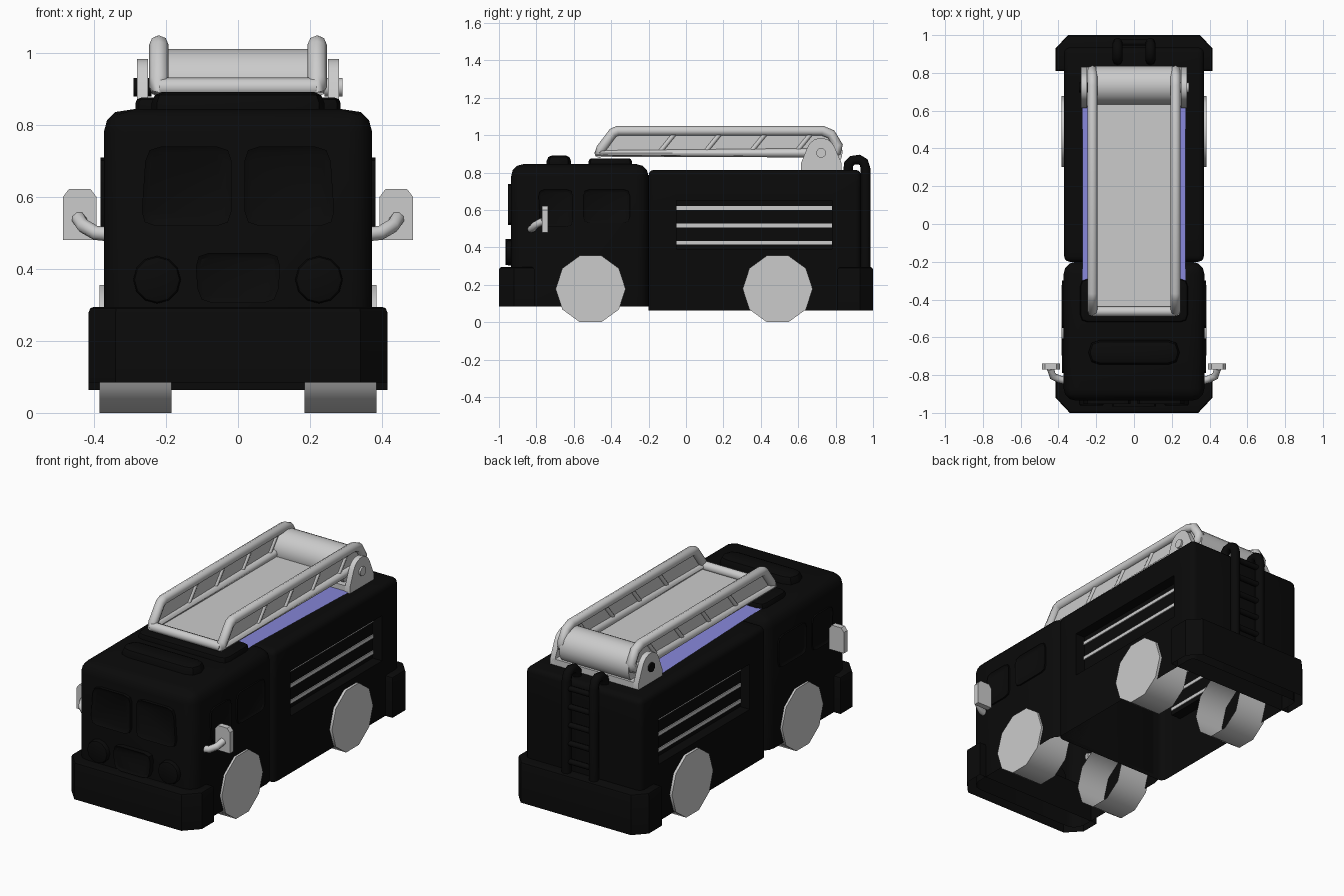
import bpy, bmesh, math
from mathutils import Vector

if "Cube" in bpy.data.objects:
    bpy.data.objects.remove(bpy.data.objects["Cube"])

def material(name, rgb):
    m = bpy.data.materials.new(name)
    m.diffuse_color = (*rgb, 1)
    m.use_nodes = True
    m.node_tree.nodes["Principled BSDF"].inputs["Base Color"].default_value = m.diffuse_color
    return m

BLACK = material("black_paint", (0.003, 0.003, 0.003))
BLUE = material("blue_deck", (0.24, 0.24, 0.7))

def finish(ob, mat=None, angle=35):
    bpy.ops.object.select_all(action='DESELECT')
    ob.select_set(True)
    bpy.context.view_layer.objects.active = ob
    if ob.type == 'CURVE':
        bpy.ops.object.convert(target='MESH')
        ob = bpy.context.view_layer.objects.active
    if mat:
        ob.data.materials.clear()
        ob.data.materials.append(mat)
    bpy.ops.object.shade_smooth_by_angle(angle=math.radians(angle))
    return ob

def from_bmesh(name, bm, mat=None, angle=35):
    me = bpy.data.meshes.new(name)
    bm.to_mesh(me)
    bm.free()
    ob = bpy.data.objects.new(name, me)
    bpy.context.collection.objects.link(ob)
    return finish(ob, mat, angle)

PLACE = {'X': lambda u, v, d: (d, u, v), 'Y': lambda u, v, d: (u, d, v),
         'Z': lambda u, v, d: (u, v, d)}

def prism(name, pts, axis, a, b, mat=None, bevel=0, inset=0, open_start=False, angle=35):
    """Extrude a 2D outline along an axis from a to b; bevel / recess the end at b."""
    bm = bmesh.new()
    f = PLACE[axis]
    lo = [bm.verts.new(f(u, v, a)) for u, v in pts]
    hi = [bm.verts.new(f(u, v, b)) for u, v in pts]
    start = bm.faces.new(lo)
    end = bm.faces.new(hi)
    n = len(pts)
    for i in range(n):
        j = (i + 1) % n
        bm.faces.new((lo[i], lo[j], hi[j], hi[i]))
    bmesh.ops.recalc_face_normals(bm, faces=bm.faces)
    if inset:
        bmesh.ops.inset_region(bm, faces=[end], thickness=inset, depth=-0.008)
    elif bevel:
        bmesh.ops.bevel(bm, geom=list(end.edges), offset=bevel, segments=2,
                        profile=0.5, affect='EDGES')
    if open_start:
        bmesh.ops.delete(bm, geom=[start], context='FACES')
    return from_bmesh(name, bm, mat, angle)

def rect(u0, u1, v0, v1):
    return [(u0, v0), (u1, v0), (u1, v1), (u0, v1)]

def rounded(pts, r):
    out = []
    for i, p in enumerate(pts):
        p = Vector(p)
        q0 = p + (Vector(pts[i - 1]) - p).normalized() * r
        q1 = p + (Vector(pts[(i + 1) % len(pts)]) - p).normalized() * r
        out += [tuple(q0), tuple((q0 + 2 * p + q1) / 4), tuple(q1)]
    return out

def ngon(cu, cv, r, n):
    return [(cu + r * math.cos(2 * math.pi * i / n),
             cv + r * math.sin(2 * math.pi * i / n)) for i in range(n)]

def tube(name, pts, r, mat=None, closed=False):
    cu = bpy.data.curves.new(name, 'CURVE')
    cu.dimensions = '3D'
    cu.bevel_depth = r
    cu.bevel_resolution = 2
    cu.use_fill_caps = True
    sp = cu.splines.new('POLY')
    sp.points.add(len(pts) - 1)
    for p, co in zip(sp.points, pts):
        p.co = (*co, 1)
    sp.use_cyclic_u = closed
    ob = bpy.data.objects.new(name, cu)
    bpy.context.collection.objects.link(ob)
    return finish(ob, mat, 50)

def shell(name, x, y0, y1, z0, z1, bevel, mat, crown=1.0, pocket=None):
    """Rounded box without a floor; pocket = (y0, y1, z0, z1, depth) sunk into both sides."""
    bm = bmesh.new()
    bmesh.ops.create_cube(bm, size=1)
    for v in bm.verts:
        v.co = (v.co.x * 2 * x, y0 + (v.co.y + 0.5) * (y1 - y0), z0 + (v.co.z + 0.5) * (z1 - z0))
    edges = [e for e in bm.edges if max(v.co.z for v in e.verts) > z0 + 0.01]
    bmesh.ops.bevel(bm, geom=edges, offset=bevel, segments=3, profile=0.5, affect='EDGES')
    floor = [f for f in bm.faces if all(v.co.z < z0 + 0.001 for v in f.verts)]
    bmesh.ops.delete(bm, geom=floor, context='FACES')
    for v in bm.verts:
        if v.co.z > z1 - 0.001:
            v.co.x *= crown
    if pocket:
        a, b, c, d, depth = pocket
        for co, no in (((0, a, 0), (0, 1, 0)), ((0, b, 0), (0, 1, 0)),
                       ((0, 0, c), (0, 0, 1)), ((0, 0, d), (0, 0, 1))):
            bmesh.ops.bisect_plane(bm, geom=bm.verts[:] + bm.edges[:] + bm.faces[:],
                                   plane_co=co, plane_no=no)
        bm.normal_update()
        sides = []
        for f in bm.faces:
            m = f.calc_center_median()
            if abs(f.normal.x) > 0.99 and a < m.y < b and c < m.z < d:
                sides.append(f)
        for f in bmesh.ops.extrude_discrete_faces(bm, faces=sides)['faces']:
            shift = -depth if f.calc_center_median().x > 0 else depth
            bmesh.ops.translate(bm, verts=f.verts, vec=(shift, 0, 0))
    return from_bmesh(name, bm, mat)

# Cab, and rear body with a sunken locker bay on each side
shell("cab", 0.373, -0.935, -0.20, 0.085, 0.845, 0.065, BLACK, crown=0.92)
shell("rear_body", 0.37, -0.20, 0.935, 0.063, 0.815, 0.03, BLACK,
      pocket=(-0.05, 0.78, 0.39, 0.65, 0.06))

# Bumpers with chamfered corners, open underneath
prism("front_bumper", [(-0.415, -0.81), (-0.415, -0.92), (-0.34, -1), (0.34, -1), (0.415, -0.92),
      (0.415, -0.81)], 'Z', 0.085, 0.295, BLACK, bevel=0.015, open_start=True)
prism("rear_bumper", [(-0.415, 0.81), (-0.415, 0.93), (-0.35, 1), (0.35, 1), (0.415, 0.93),
      (0.415, 0.81)], 'Z', 0.063, 0.295, BLACK, bevel=0.015, open_start=True)

# Windscreen panes, grille, headlights
for s, side in ((-1, "left"), (1, "right")):
    pane = [(s * 0.018, 0.52), (s * 0.27, 0.52), (s * 0.255, 0.74), (s * 0.018, 0.74)]
    prism(f"windscreen_{side}", rounded(pane, 0.04), 'Y', -0.92, -0.953, BLACK, inset=0.015)
    prism(f"headlight_{side}", ngon(s * 0.225, 0.37, 0.066, 12), 'Y', -0.92, -0.962, BLACK, bevel=0.012)
prism("grille", rounded([(-0.11, 0.305), (0.11, 0.305), (0.12, 0.445), (-0.12, 0.445)], 0.04),
      'Y', -0.92, -0.965, BLACK, inset=0.012)

# Light bar and ladder rest on the cab roof
prism("light_bar", rounded(rect(-0.24, 0.24, -0.745, -0.615), 0.06), 'Z', 0.83, 0.892, BLACK, bevel=0.03)
prism("ladder_rest", rounded(rect(-0.285, 0.285, -0.52, -0.29), 0.04), 'Z', 0.83, 0.876, BLACK, bevel=0.015)

# Blue deck sheet under the ladder
bm = bmesh.new()
bm.faces.new([bm.verts.new(c) for c in ((-0.272, -0.30, 0.848), (0.272, -0.30, 0.848),
                                        (0.272, 0.63, 0.819), (-0.272, 0.63, 0.819))])
from_bmesh("deck_sheet", bm, BLUE)

# Parts repeated on both sides
for s, side in ((-1, "left"), (1, "right")):
    # Wheels: ten-sided, open on the inner side
    for y, end in ((-0.51, "front"), (0.49, "rear")):
        prism(f"{end}_wheel_{side}", ngon(y, 0.178, 0.187, 10), 'X', s * 0.185, s * 0.385,
              open_start=True, angle=40)
    # Side windows
    prism(f"door_window_{side}", rounded([(-0.78, 0.51), (-0.605, 0.51), (-0.605, 0.71), (-0.79, 0.71)], 0.035),
          'X', s * 0.36, s * 0.382, BLACK, inset=0.012)
    prism(f"rear_window_{side}", rounded(rect(-0.55, -0.30, 0.53, 0.71), 0.035),
          'X', s * 0.36, s * 0.382, BLACK, inset=0.012)
    # Three slats inside the locker bay
    for i, z in enumerate((0.425, 0.517, 0.61)):
        prism(f"slat_{side}_{i + 1}", rect(-0.05, 0.78, z - 0.01, z + 0.01), 'X', s * 0.305, s * 0.316)
    # Mirror
    plate = [(0.393, 0.48), (0.487, 0.48), (0.487, 0.60), (0.47, 0.622), (0.41, 0.622), (0.393, 0.60)]
    prism(f"mirror_{side}", [(s * u, v) for u, v in plate], 'Y', -0.77, -0.738)
    tube(f"mirror_arm_{side}", [(s * 0.36, -0.83, 0.497), (s * 0.395, -0.822, 0.50),
         (s * 0.43, -0.805, 0.52), (s * 0.443, -0.765, 0.54)], 0.02)
    # Ladder side frame, infill sheet and slanted struts
    x = s * 0.22
    frame = [(-0.465, 0.905), (-0.455, 0.925), (-0.39, 1.012), (-0.365, 1.023), (0.73, 1.023),
             (0.775, 1.005), (0.812, 0.945), (0.805, 0.915), (0.78, 0.905)]
    tube(f"ladder_rail_{side}", [(x, y, z) for y, z in frame], 0.027, closed=True)
    prism(f"ladder_infill_{side}", frame, 'X', x - 0.003, x + 0.003)
    for i in range(4):
        y = -0.14 + i * 0.243
        tube(f"ladder_strut_{side}_{i + 1}", [(x, y, 0.91), (x, y + 0.085, 1.015)], 0.013)
    # Pivot bracket and pin
    arch = [(0.722 + 0.078 * math.cos(math.radians(a)), 0.907 + 0.078 * math.sin(math.radians(a)))
            for a in range(20, 161, 20)]
    prism(f"pivot_bracket_{side}", [(0.615, 0.81), (0.832, 0.81), (0.832, 0.85)] + arch + [(0.615, 0.85)],
          'X', s * 0.25, s * 0.281)
    prism(f"pivot_pin_{side}", ngon(0.722, 0.905, 0.026, 12), 'X', s * 0.24, s * 0.291,
          BLACK if s < 0 else None)
    # Rear access ladder uprights hooked over the roof
    hook = [(0.96, 0.28), (0.96, 0.82), (0.95, 0.855), (0.925, 0.87), (0.89, 0.865),
            (0.87, 0.845), (0.865, 0.80)]
    tube(f"access_upright_{side}", [(s * 0.087, y, z) for y, z in hook], 0.026, BLACK)

# Ladder floor, front crossbar, rear drum and base
prism("ladder_floor", rect(-0.22, 0.22, -0.46, 0.76), 'Z', 0.884, 0.892)
tube("ladder_crossbar", [(-0.22, -0.463, 0.905), (0.22, -0.463, 0.905)], 0.027)
prism("ladder_drum", ngon(0.735, 0.91, 0.102, 20), 'X', -0.22, 0.22)
prism("ladder_base", rect(-0.28, 0.28, 0.62, 0.832), 'Z', 0.81, 0.85)

# Rear access ladder rungs
for i in range(5):
    z = 0.36 + i * 0.105
    tube(f"access_rung_{i + 1}", [(-0.087, 0.96, z), (0.087, 0.96, z)], 0.016, BLACK)
